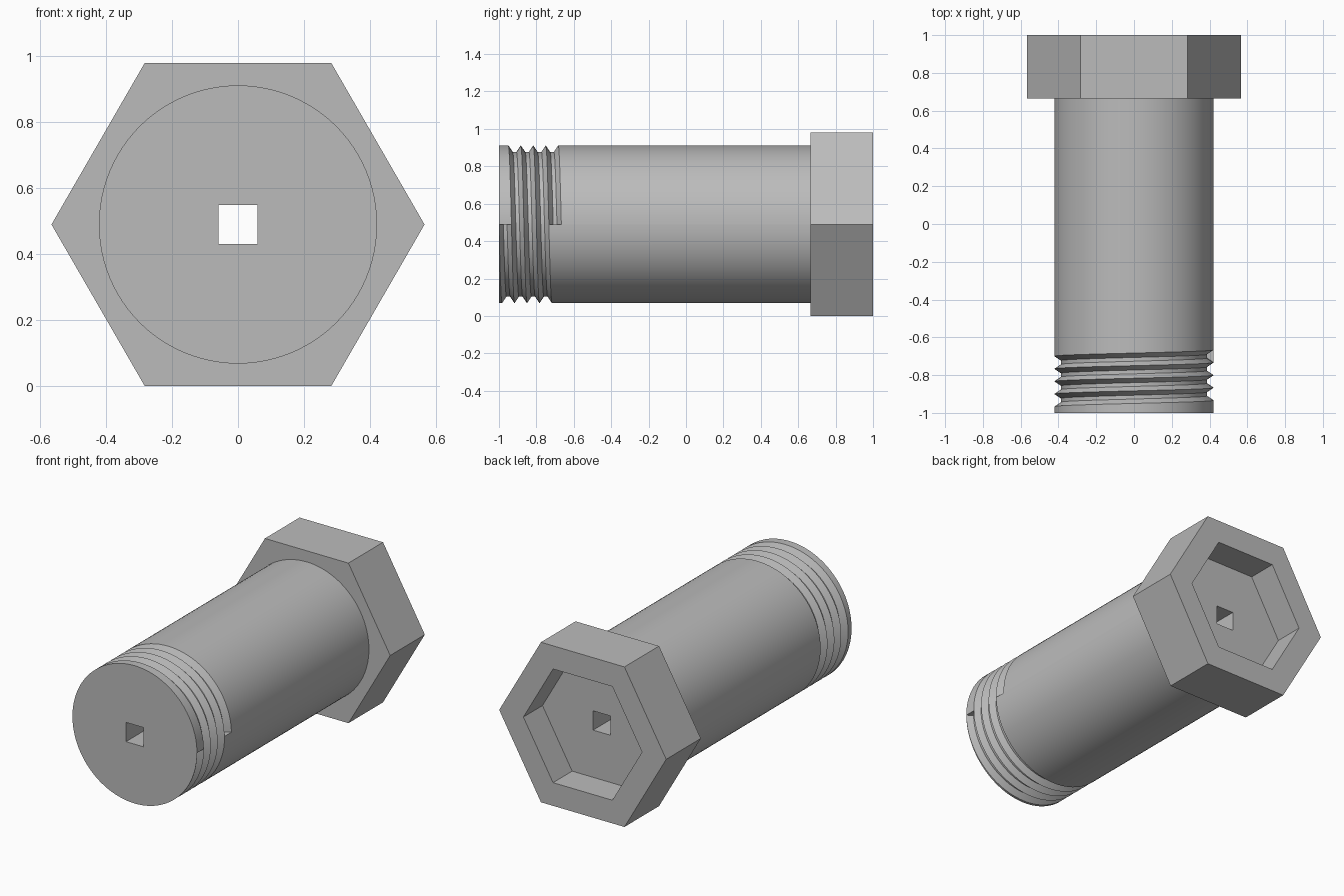
import bpy, bmesh, math

if "Cube" in bpy.data.objects:
    bpy.data.objects.remove(bpy.data.objects["Cube"])

CENTRE_Z = 0.49
HEAD_RADIUS = 0.566
HEAD_FRONT = 0.665
SHAFT_RADIUS = 0.422
GROOVE_RADIUS = 0.387
PITCH = 0.0667
TURNS = 4
STEPS = 96

steel = bpy.data.materials.new("grey steel")
steel.use_nodes = True
GREY = (0.5, 0.5, 0.5, 1)
steel.diffuse_color = GREY
steel.node_tree.nodes["Principled BSDF"].inputs["Base Color"].default_value = GREY


def finish(bm, name):
    bmesh.ops.remove_doubles(bm, verts=bm.verts, dist=1e-5)
    bmesh.ops.recalc_face_normals(bm, faces=bm.faces)
    mesh = bpy.data.meshes.new(name)
    bm.to_mesh(mesh)
    bm.free()
    mesh.materials.append(steel)
    obj = bpy.data.objects.new(name, mesh)
    bpy.context.collection.objects.link(obj)
    return obj


def prism(name, sides, radius, y0, y1, turn=0.0):
    """Regular prism lying along y."""
    bm = bmesh.new()
    ring = []
    for i in range(sides):
        a = turn + math.tau * i / sides
        ring.append(bm.verts.new((radius * math.cos(a), y0, CENTRE_Z + radius * math.sin(a))))
    face = bm.faces.new(ring)
    copy = bmesh.ops.extrude_face_region(bm, geom=[face], use_keep_orig=True)["geom"]
    moved = [v for v in copy if isinstance(v, bmesh.types.BMVert)]
    bmesh.ops.translate(bm, verts=moved, vec=(0, y1 - y0, 0))
    return finish(bm, name)


def combine(target, other, operation):
    mod = target.modifiers.new(operation.lower(), "BOOLEAN")
    mod.operation, mod.object, mod.solver = operation, other, "EXACT"
    bpy.context.view_layer.objects.active = target
    bpy.ops.object.modifier_apply(modifier=mod.name)
    bpy.data.objects.remove(other)


def threaded_shaft(name, back):
    """Round shaft whose front end carries a helical groove of whole turns."""
    bm = bmesh.new()

    def column(t):
        a = -math.tau * t
        profile = [(-1, SHAFT_RADIUS)]
        for k in range(TURNS):
            y = -1 + PITCH * (k + t)
            profile += [(y, SHAFT_RADIUS), (y + 0.35 * PITCH, GROOVE_RADIUS),
                        (y + 0.65 * PITCH, GROOVE_RADIUS)]
        profile += [(-1 + PITCH * (TURNS + t), SHAFT_RADIUS), (back, SHAFT_RADIUS)]
        return [bm.verts.new((r * math.cos(a), y, CENTRE_Z + r * math.sin(a))) for y, r in profile]

    columns = [column(i / STEPS) for i in range(STEPS + 1)]
    for left, right in zip(columns, columns[1:]):
        for j in range(len(left) - 1):
            corners = [left[j], left[j + 1], right[j + 1], right[j]]
            if j == 0 and left is columns[0]:
                corners.pop(0)
            bm.faces.new(corners)
    # Walls where the groove starts and ends
    bm.faces.new(columns[0][1:5])
    bm.faces.new(columns[-1][-5:-1])
    # End caps
    bm.faces.new([c[0] for c in columns[:-1]])
    bm.faces.new([c[-1] for c in columns[:-1]])
    return finish(bm, name)


# Hexagonal head joined to the threaded shaft
bolt = threaded_shaft("bolt_shaft_and_head", HEAD_FRONT + 0.06)
combine(bolt, prism("head", 6, HEAD_RADIUS, HEAD_FRONT, 1), "UNION")

# Hexagonal socket in the head and square hole right through
combine(bolt, prism("socket_cutter", 6, 0.402, 0.815, 1.1), "DIFFERENCE")
combine(bolt, prism("hole_cutter", 4, 0.059 * math.sqrt(2), -1.1, 1.1, math.pi / 4), "DIFFERENCE")

bolt.select_set(True)
bpy.context.view_layer.objects.active = bolt
bpy.ops.object.shade_smooth_by_angle(angle=math.radians(25))
